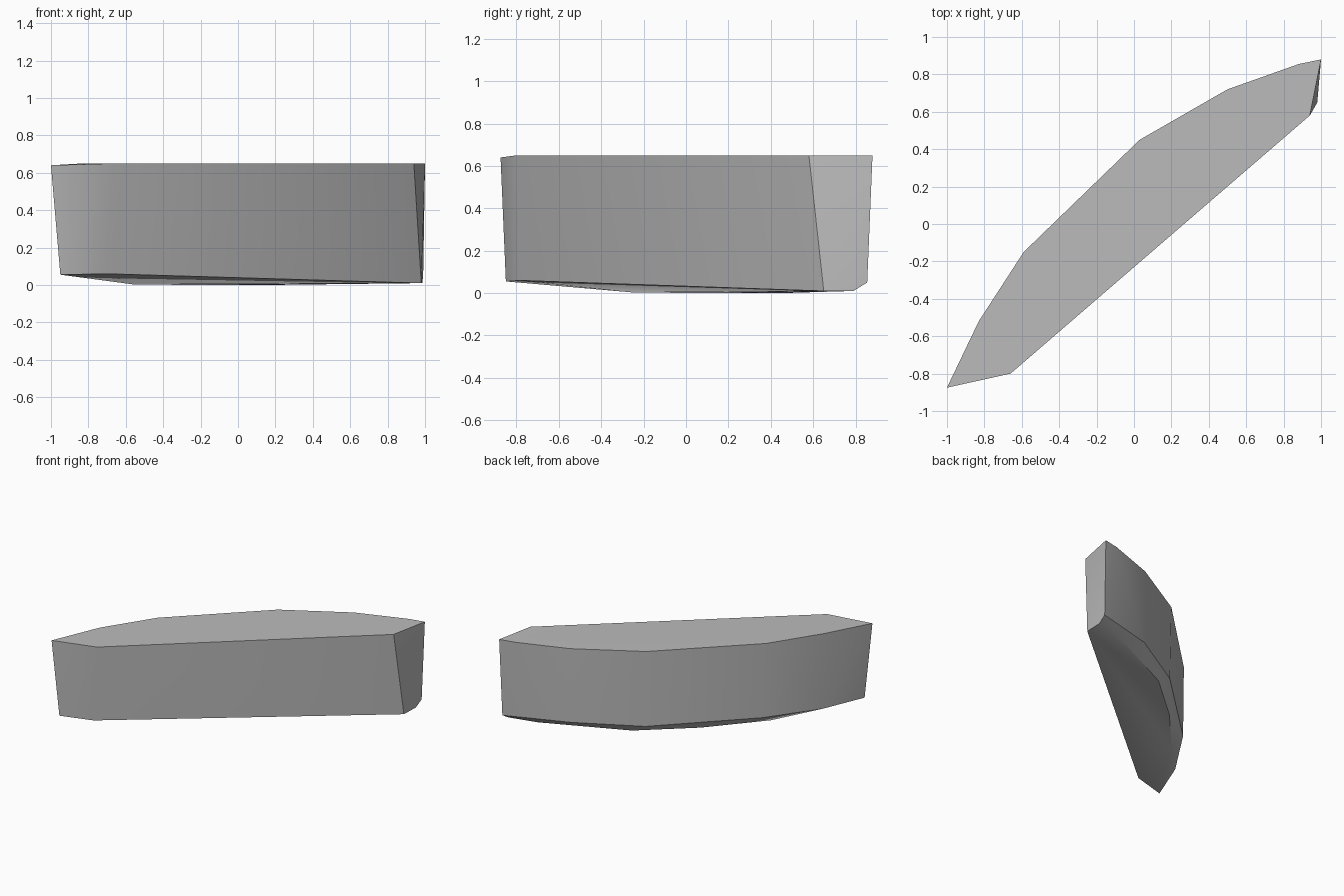
import bpy
import bmesh
import math

cube = bpy.data.objects.get("Cube")
if cube:
    bpy.data.objects.remove(cube, do_unlink=True)

# Flat top outline: straight front edge, bowed back edge
TOP = 0.65
top_outline = [(-0.66, -0.80), (0.94, 0.58), (1.0, 0.88), (0.88, 0.855),
               (0.50, 0.72), (0.03, 0.45), (-0.59, -0.15), (-0.83, -0.52)]
points = [(x, y, TOP) for x, y in top_outline]
points.append((-1.0, -0.875, 0.64))

# Lower rim of the walls, slightly drawn in
points += [(-0.95, -0.85, 0.055), (-0.70, -0.785, 0.06), (0.99, 0.855, 0.05),
           (0.50, 0.71, 0.07), (0.04, 0.445, 0.06),
           (-0.57, -0.135, 0.07), (-0.82, -0.52, 0.06)]

# Underside face, bevelled away from the back rim
points += [(0.98, 0.65, 0.01), (0.985, 0.79, 0.01), (0.77, 0.74, 0.01),
           (0.15, 0.45, 0.0), (-0.22, 0.13, 0.0), (-0.56, -0.25, 0.003)]

# Wrap the outlines in one faceted shell
mesh = bpy.data.meshes.new("curved_block")
bm = bmesh.new()
for p in points:
    bm.verts.new(p)
hull = bmesh.ops.convex_hull(bm, input=bm.verts)
loose = [v for v in bm.verts if not v.link_faces]
bmesh.ops.delete(bm, geom=loose, context='VERTS')
bmesh.ops.dissolve_limit(bm, angle_limit=math.radians(0.8),
                         verts=bm.verts, edges=bm.edges)
bmesh.ops.recalc_face_normals(bm, faces=bm.faces)
bm.to_mesh(mesh)
bm.free()

block = bpy.data.objects.new("curved_block", mesh)
bpy.context.collection.objects.link(block)

# Plain grey material
grey = bpy.data.materials.new("plain_grey")
grey.use_nodes = True
color = (0.5, 0.5, 0.5, 1.0)
grey.diffuse_color = color
grey.node_tree.nodes["Principled BSDF"].inputs["Base Color"].default_value = color
mesh.materials.append(grey)

# Soft wall corners, crisp rims
bpy.ops.object.select_all(action='DESELECT')
block.select_set(True)
bpy.context.view_layer.objects.active = block
bpy.ops.object.shade_smooth_by_angle(angle=math.radians(30))
